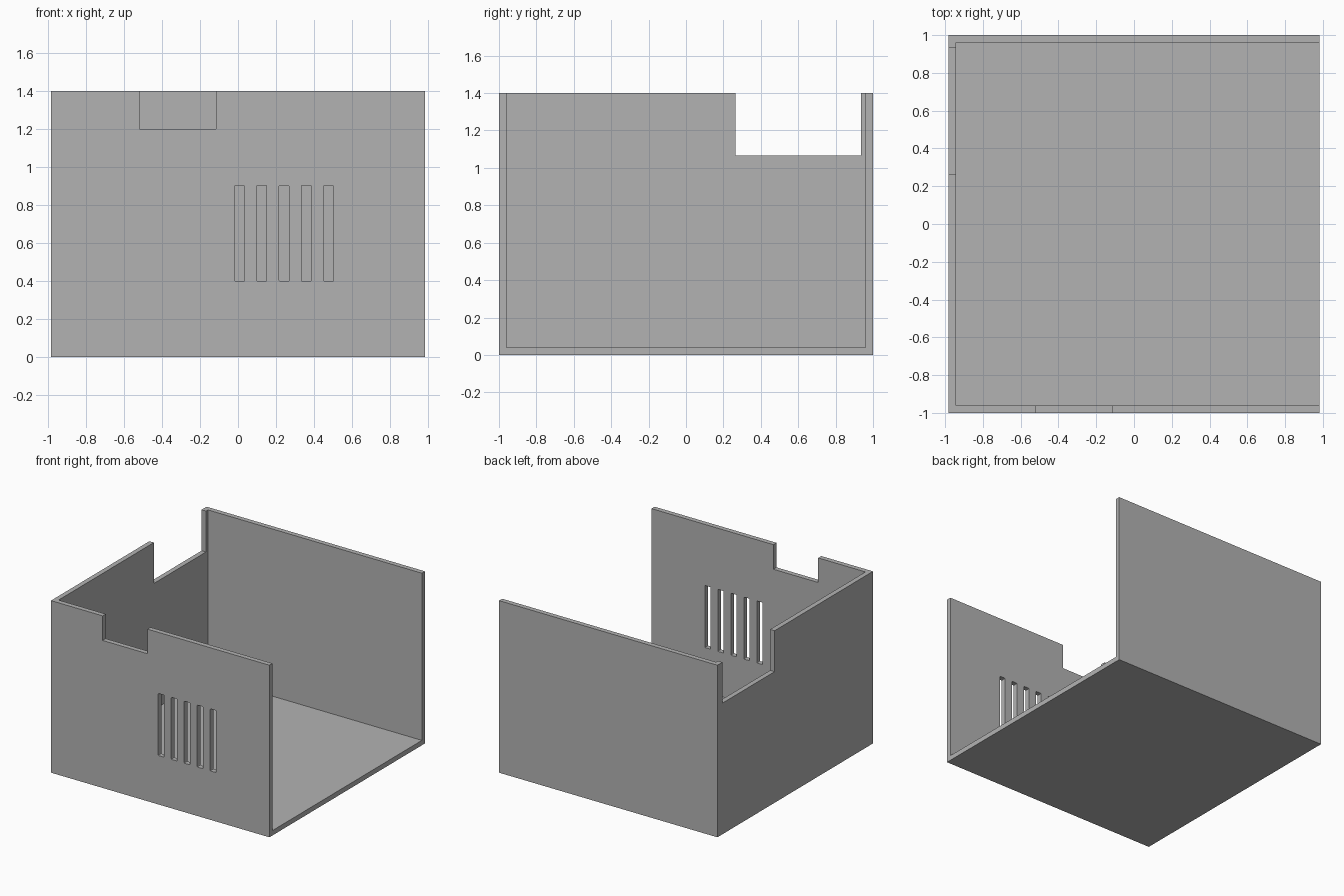
import bpy
import bmesh
from mathutils import Matrix, Vector

default = bpy.data.objects.get("Cube")
if default:
    bpy.data.objects.remove(default, do_unlink=True)

W, D, H = 0.983, 1.0, 1.4   # half width, half depth, height
T = 0.04                    # wall thickness
OVER = 0.1                  # how far cutters pass through a surface

grey = bpy.data.materials.new("plain_grey")
grey.use_nodes = True
grey.diffuse_color = (0.45, 0.45, 0.45, 1)
grey.node_tree.nodes["Principled BSDF"].inputs["Base Color"].default_value = grey.diffuse_color


def box(name, low, high, corner=0):
    """Box between two corners, with optional rounding of its y edges."""
    low, high = Vector(low), Vector(high)
    bm = bmesh.new()
    bmesh.ops.create_cube(bm, size=1, matrix=Matrix.Translation((low + high) / 2)
                          @ Matrix.Diagonal((*(high - low), 1)))
    if corner:
        edges = [e for e in bm.edges
                 if abs((e.verts[0].co - e.verts[1].co).normalized().y) > 0.9]
        bmesh.ops.bevel(bm, geom=edges, offset=corner, segments=2,
                        profile=0.5, affect='EDGES')
    mesh = bpy.data.meshes.new(name)
    bm.to_mesh(mesh)
    bm.free()
    mesh.materials.append(grey)
    obj = bpy.data.objects.new(name, mesh)
    bpy.context.collection.objects.link(obj)
    return obj


def cut(target, cutter):
    """Subtract the cutter, then discard it."""
    cutter.hide_render = True
    mod = target.modifiers.new(cutter.name, 'BOOLEAN')
    mod.operation = 'DIFFERENCE'
    mod.solver = 'EXACT'
    mod.object = cutter
    bpy.context.view_layer.objects.active = target
    bpy.ops.object.modifier_apply(modifier=mod.name)
    bpy.data.objects.remove(cutter, do_unlink=True)


# Tray: floor and three walls, open at the top and on the +x side
tray = box("open_sided_case", (-W, -D, 0), (W, D, H))
cut(tray, box("cavity", (-W + T, -D + T, T), (W + OVER, D - T, H + OVER)))

# Notch in the top of the front wall
cut(tray, box("front_notch", (-0.518, -D - OVER, 1.2), (-0.115, -D + 2 * T, H + OVER)))

# Notch in the top of the side wall
cut(tray, box("side_notch", (-W - OVER, 0.265, 1.067), (-W + 2 * T, 0.935, H + OVER)))

# Row of vent slots through the front wall
for i in range(5):
    x = 0.008 + i * 0.117
    cut(tray, box("vent_slot", (x - 0.026, -D - OVER, 0.398),
                  (x + 0.026, -D + 2 * T, 0.903), corner=0.006))
